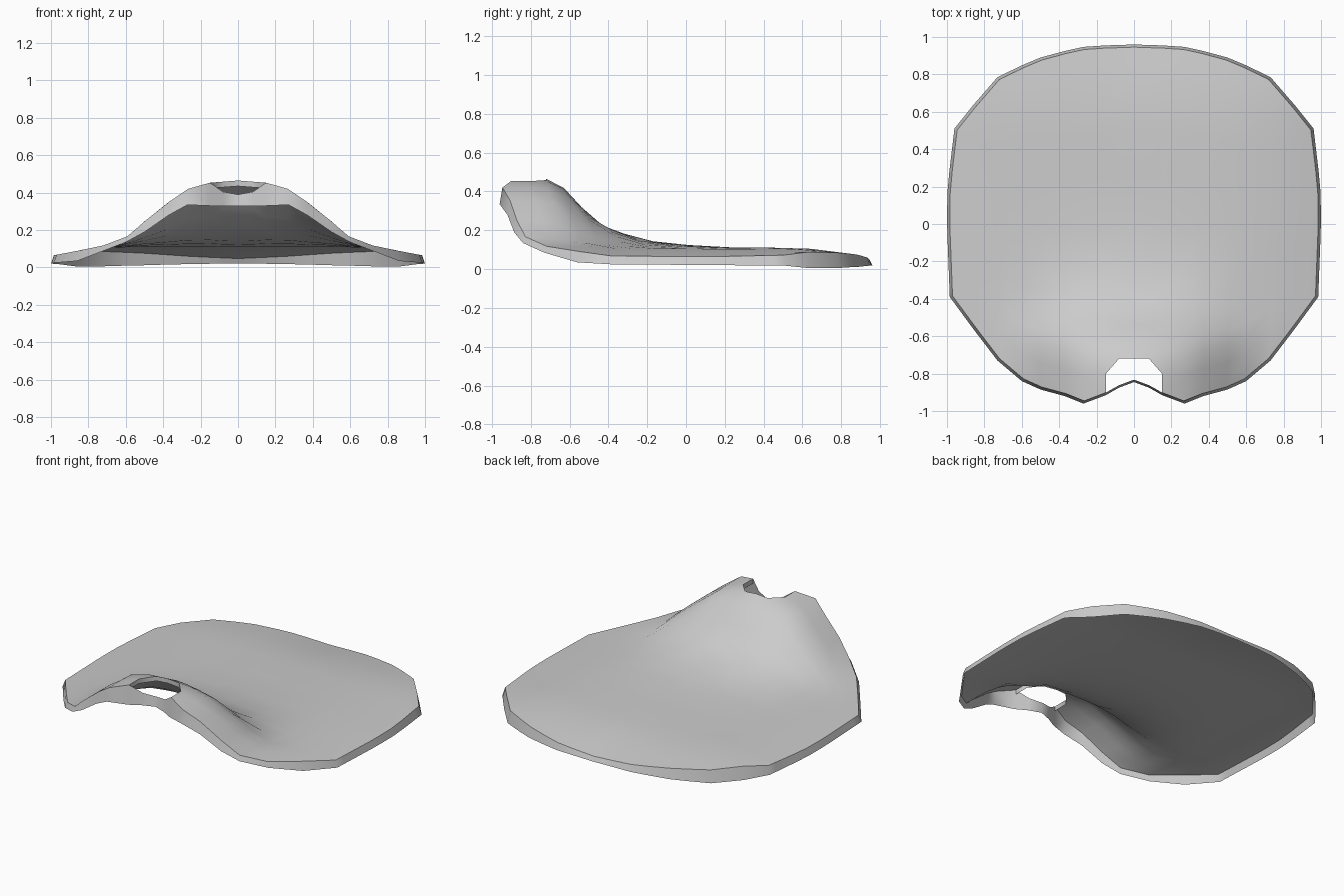
import bpy, bmesh, math

if "Cube" in bpy.data.objects:
    bpy.data.objects.remove(bpy.data.objects["Cube"])


def interp(pts, v):
    """Piecewise linear lookup through (key, value) points."""
    if v <= pts[0][0]:
        return pts[0][1]
    for (a, p), (b, q) in zip(pts, pts[1:]):
        if v <= b:
            return p + (q - p) * (v - a) / (b - a)
    return pts[-1][1]


# Height: gentle crown across x, raised hump at the front, drop at the back
CROWN = [(0, .12), (.5, .115), (.7, .107), (.8, .1), (.96, .07), (1, .062)]
HUMP_X = [(0, 1), (.15, .97), (.25, .91), (.4, .62), (.6, .14), (.76, 0)]
HUMP_Y = [(-.9, .345), (-.72, .345), (-.64, .31), (-.46, .115), (-.23, .03), (0, .005), (.27, -.01)]
DROP_Y = [(.6, 0), (.9, .053), (.96, .065)]
SIDE_X = [(-.39, .985), (0, 1), (.2, .997), (.51, .96)]

# Columns: x, front y, back y, lower rim height at front and at back
COLUMNS = [(0, -.845, .96, .33, .02), (.08, -.875, .957, .33, .02),
           (.15, -.915, .955, .33, .02), (.27, -.96, .947, .335, .018),
           (.37, -.92, .925, .28, .016), (.5, -.885, .89, .19, .012),
           (.6, -.84, .848, .135, .01), (.73, -.73, .785, .085, .006),
           (.86, -.56, .635, .035, .005), (.985, -.39, .51, .025, .018)]
ROWS = [0, .08, .13, .18, .24, .3, .38, .48, .62, .75, .86, .94, 1]
HOLE_Y = [-.72, -.72, -.80]


def height(x, y):
    hump = interp(HUMP_Y, y)
    shape = interp(HUMP_X, x) if hump > 0 else 1 - x
    return interp(CROWN, x) + hump * shape - interp(DROP_Y, y) * (1 - .6 * x)


bm = bmesh.new()
grid = []
nc, nr = len(COLUMNS), len(ROWS)
# Top sheet, right half
for i, (x, yf, yb, zf, zb) in enumerate(COLUMNS):
    col = []
    for j, t in enumerate(ROWS):
        y = yf + (yb - yf) * t
        if i < 3 and j > 0:
            # rows behind the slot start at its rear edge
            y = HOLE_Y[i] + (yb - HOLE_Y[i]) * (t - ROWS[1]) / (1 - ROWS[1])
        px = interp(SIDE_X, y) if i == nc - 1 else x
        edge = j in (0, nr - 1) or i == nc - 1
        k = .985 if edge else 1
        if i < 3:
            px, ky = x, k
        else:
            px, ky = px * k, k
        z = height(px, y * ky)
        if j == 0 and i < 2:
            z = (.39, .405)[i]     # bar in front of the slot dips
        col.append(bm.verts.new((px, y * ky, z)))
    grid.append(col)
for i in range(nc - 1):
    for j in range(nr - 1):
        if i < 2 and j == 0:
            continue               # open slot
        bm.faces.new((grid[i][j], grid[i + 1][j], grid[i + 1][j + 1], grid[i][j + 1]))

# Turned-down outer rim
loop = []
for i in range(nc):
    loop.append((grid[i][0], COLUMNS[i][3], i))
for j in range(1, nr - 1):
    loop.append((grid[-1][j], .025 - .007 * ROWS[j], nc - 1))
for i in reversed(range(nc)):
    loop.append((grid[i][-1], COLUMNS[i][4], i))
low = []
for v, z, i in loop:
    k = 1 / .985
    low.append(bm.verts.new((v.co.x * (k if i > 2 else 1), v.co.y * k, z)))
for n in range(len(loop) - 1):
    bm.faces.new((loop[n + 1][0], loop[n][0], low[n], low[n + 1]))

# Short lip around the slot
slot = [grid[0][1], grid[1][1], grid[2][1], grid[2][0]]
lip = [bm.verts.new((v.co.x, v.co.y, v.co.z - .03)) for v in slot]
for n in range(3):
    bm.faces.new((slot[n], slot[n + 1], lip[n + 1], lip[n]))

mesh = bpy.data.meshes.new("curved_panel")
bm.to_mesh(mesh)
bm.free()
panel = bpy.data.objects.new("curved_panel", mesh)
bpy.context.collection.objects.link(panel)
bpy.context.view_layer.objects.active = panel
panel.select_set(True)
bpy.ops.object.shade_smooth_by_angle(angle=math.radians(50))

# Left half
mirror = panel.modifiers.new("mirror", 'MIRROR')
mirror.use_clip = True
mirror.merge_threshold = .001
